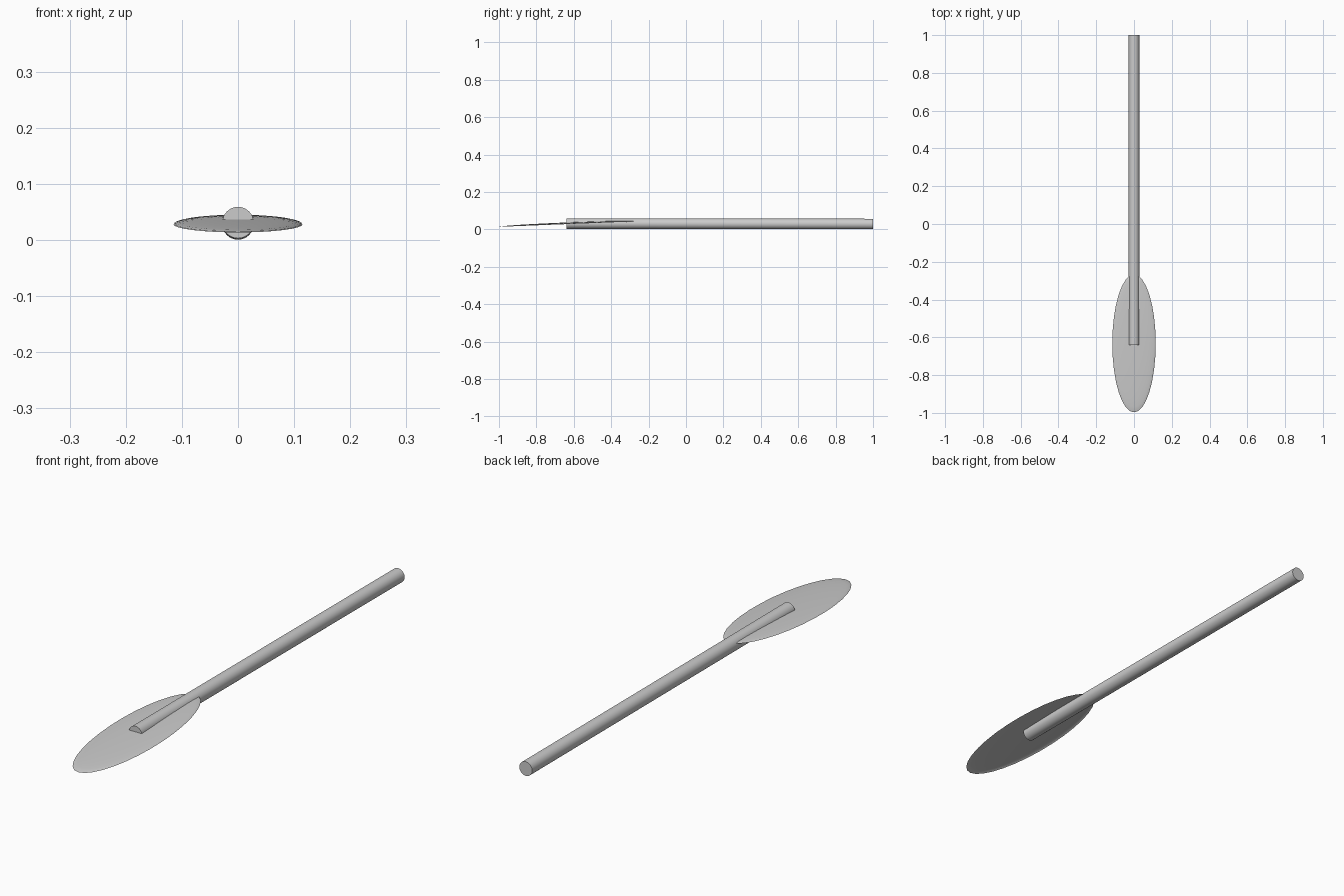
import bpy, bmesh
from math import sin, cos, pi, sqrt, atan2
from mathutils import Vector

if "Cube" in bpy.data.objects:
    bpy.data.objects.remove(bpy.data.objects["Cube"])


# Shaft: a long, very slightly tilted round pole
def make_rod(name, a, b, radius, sides):
    a, b = Vector(a), Vector(b)
    bpy.ops.mesh.primitive_cylinder_add(vertices=sides, radius=radius,
                                        depth=(b - a).length, location=(a + b) / 2)
    rod = bpy.context.object
    rod.name = name
    rod.rotation_euler = (b - a).to_track_quat('Z', 'Y').to_euler()
    bpy.ops.object.shade_smooth_by_angle()
    return rod


make_rod("shaft", (0, -0.64, 0.031), (0, 1, 0.0285), 0.028, 32)


# Blade: thin oval sheet, tilted up toward the shaft and gently domed
def blade_point(r, angle):
    x = 0.115 * r * sin(angle)
    t = -r * cos(angle)
    z = 0.028 + 0.0145 * t + 0.009 * sqrt(max(0, 1 - r * r))
    return x, -0.632 + 0.365 * t, z


SIDES = 32
bm = bmesh.new()
centre = bm.verts.new(blade_point(0, 0))
rings = [[bm.verts.new(blade_point(sin(k * pi / 16), 2 * pi * i / SIDES))
          for i in range(SIDES)] for k in range(1, 9)]
for i in range(SIDES):
    j = (i + 1) % SIDES
    bm.faces.new((centre, rings[0][i], rings[0][j]))
    for inner, outer in zip(rings, rings[1:]):
        bm.faces.new((inner[i], outer[i], outer[j], inner[j]))
bmesh.ops.recalc_face_normals(bm, faces=bm.faces)
if centre.normal.z < 0:
    bmesh.ops.reverse_faces(bm, faces=bm.faces)
mesh = bpy.data.meshes.new("blade")
bm.to_mesh(mesh)
bm.free()
blade = bpy.data.objects.new("blade", mesh)
bpy.context.collection.objects.link(blade)
for p in mesh.polygons:
    p.use_smooth = True
